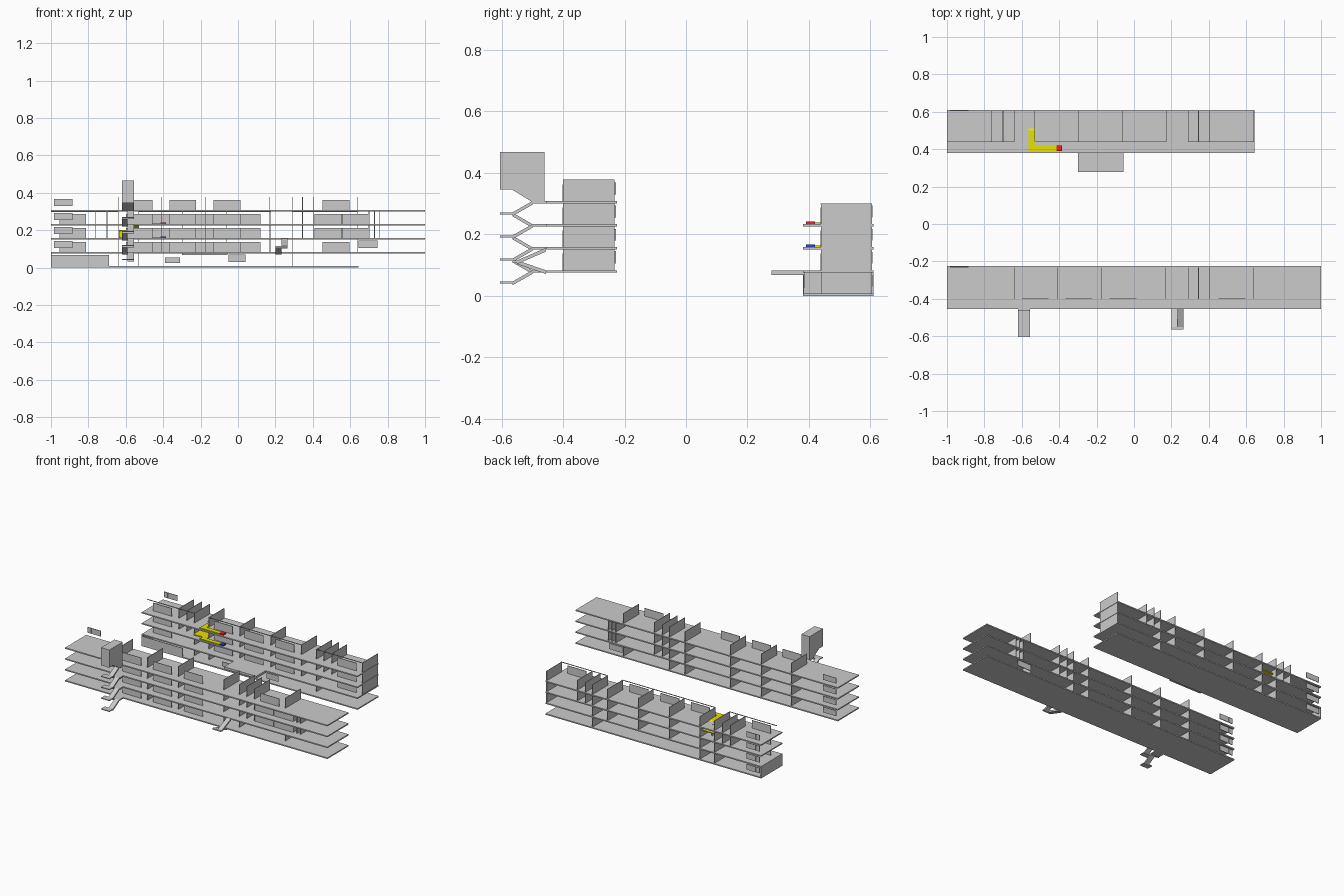
import bpy, bmesh

if "Cube" in bpy.data.objects:
    bpy.data.objects.remove(bpy.data.objects["Cube"])


def mat(name, rgb):
    m = bpy.data.materials.new(name)
    m.diffuse_color = (*rgb, 1)
    m.use_nodes = True
    m.node_tree.nodes["Principled BSDF"].inputs["Base Color"].default_value = m.diffuse_color
    return m


YELLOW = mat("yellow", (0.8, 0.75, 0.0))
RED = mat("red", (0.8, 0.02, 0.02))
BLUE = mat("blue", (0.02, 0.05, 0.8))


def finish(name, bm, material):
    bmesh.ops.recalc_face_normals(bm, faces=bm.faces[:])
    me = bpy.data.meshes.new(name)
    bm.to_mesh(me)
    bm.free()
    ob = bpy.data.objects.new(name, me)
    bpy.context.collection.objects.link(ob)
    if material:
        me.materials.append(material)
    return ob


def prism(name, x0, x1, profile, material=None):
    """Extrude a (y, z) profile along x."""
    bm = bmesh.new()
    a = [bm.verts.new((x0, y, z)) for y, z in profile]
    b = [bm.verts.new((x1, y, z)) for y, z in profile]
    n = len(profile)
    bm.faces.new(a)
    bm.faces.new(b[::-1])
    for i in range(n):
        j = (i + 1) % n
        bm.faces.new((a[i], b[i], b[j], a[j]))
    return finish(name, bm, material)


def box(name, x0, x1, y0, y1, z0, z1, material=None):
    return prism(name, x0, x1, [(y0, z0), (y1, z0), (y1, z1), (y0, z1)], material)


def flight(name, x0, x1, p, q, t=0.012, material=None):
    """Sloping stair flight between two (y, z) points."""
    return prism(name, x0, x1, [p, q, (q[0], q[1] - t), (p[0], p[1] - t)], material)


def walls(name, xs, y0, y1, z, h):
    for x in xs:
        box(name, x - .002, x + .002, y0, y1, z, z + h)


def panels(name, starts, y, z, w=.143):
    for x in starts:
        box(name, x, x + w, y - .002, y + .002, z, z + .054)


def sign(name, y, z):
    box(name + "_number", -.985, -.958, y - .002, y + .002, z, z + .038)
    box(name + "_board", -.956, -.885, y - .002, y + .002, z, z + .038)


STEP = .075
T = .008

# Front building: four slabs with room dividers and door panels
CORE = [-.64, -.41, -.175, .17, .29, .64]
for i in range(4):
    z = .083 + STEP * i
    top = z + .067
    box("front_slab", -1, 1, -.455, -.225, z - T, z)
    xs = list(CORE)
    if i == 3:
        xs += [.345, .405]
    elif i > 0:
        xs = [-.64, -.41, -.175, .17, .29, .345, .405, .70, .73, .755]
    walls("front_divider", xs, -.40, -.232, z, .07 if i == 3 else .067)
    panels("front_door_panel", [-.60, -.367, -.13], -.40, z)
    if i == 3:
        panels("front_door_panel", [.452], -.40, z)
    elif i > 0:
        panels("front_door_panel", [.41, .556], -.40, z)
    sign("front_floor_sign", -.23, z + .022)
box("front_side_sign", .645, .745, -.232, -.228, .105, .145)

# Back building: ground slab plus three storeys
for i in range(4):
    z = T + STEP * i
    box("back_slab", -1, .645, .38, .61, z - T, z)
    xs = [-.64, -.53, -.295, -.06, .175, .29, .64]
    if i == 0:
        xs = [-.64, -.53, .29]
    elif i > 1:
        xs += [-.76, -.70, .345, .405]
    walls("back_divider", xs, .44, .605, z, .067)
    if i > 0:
        panels("back_door_panel", [-.955, -.49, -.257, -.022, .452], .44, z)
    sign("back_floor_sign", .605, z + .022)

# Header beams along the open top storey
for x0, x1 in ((-1, -.64), (-.53, .175), (.29, .645)):
    box("header_beam", x0, x1, .438, .442, .297, .301)

# Ground floor enclosure, entrance canopy and wall boards
box("ground_end_wall", -1, -.996, .38, .61, T, .075)
box("ground_front_wall", -1, -.69, .38, .384, T, .068)
box("entrance_canopy", -.30, -.055, .278, .385, .068, .083)
box("ground_board", -.39, -.31, .382, .386, .025, .055)
box("ground_board", -.05, .04, .382, .386, .03, .07)

# Outdoor zigzag stair with a tower on top
XA, XM, XB = -.62, -.59, -.557
for i in range(4):
    z = .083 + STEP * i
    low = z - .037
    box("stair_landing", XA, XB, -.605, -.565, low - .006, low)
    box("stair_bridge", XA, XB, -.50, -.455, z - T, z)
    flight("stair_flight_up", XM, XB, (-.50, z), (-.565, low))
    if i:
        flight("stair_flight_down", XA, XM, (-.50, z - STEP), (-.565, low))
prism("stair_tower", XA, XB, [(-.605, .345), (-.605, .467), (-.46, .467),
                              (-.46, .305), (-.50, .305), (-.565, .345)])

# Short side stair between the two lowest front storeys
flight("side_stair_upper", .233, .265, (-.455, .156), (-.55, .115))
flight("side_stair_lower", .20, .233, (-.455, .083), (-.55, .115))
box("side_stair_landing", .20, .265, -.565, -.55, .107, .115)

# Yellow route across the back building with end markers
for z, marker in ((.233, RED), (.158, BLUE)):
    zt = z + .006
    box("route_walkway", -.565, -.415, .39, .42, z, zt, YELLOW)
    box("route_passage", -.565, -.53, .42, .50, z, zt, YELLOW)
    box("route_marker", -.415, -.385, .39, .42, z, zt + .003, marker)
box("route_lower_landing", -.635, -.53, .55, .585, .195, .201, YELLOW)
flight("route_stair_upper", -.565, -.53, (.50, .239), (.56, .201), .006, YELLOW)
flight("route_stair_lower", -.635, -.60, (.50, .164), (.56, .201), .006, YELLOW)
box("route_lower_link", -.635, -.565, .42, .50, .158, .164, YELLOW)
box("stairwell_rail", -.585, -.581, .50, .55, .16, .235)
